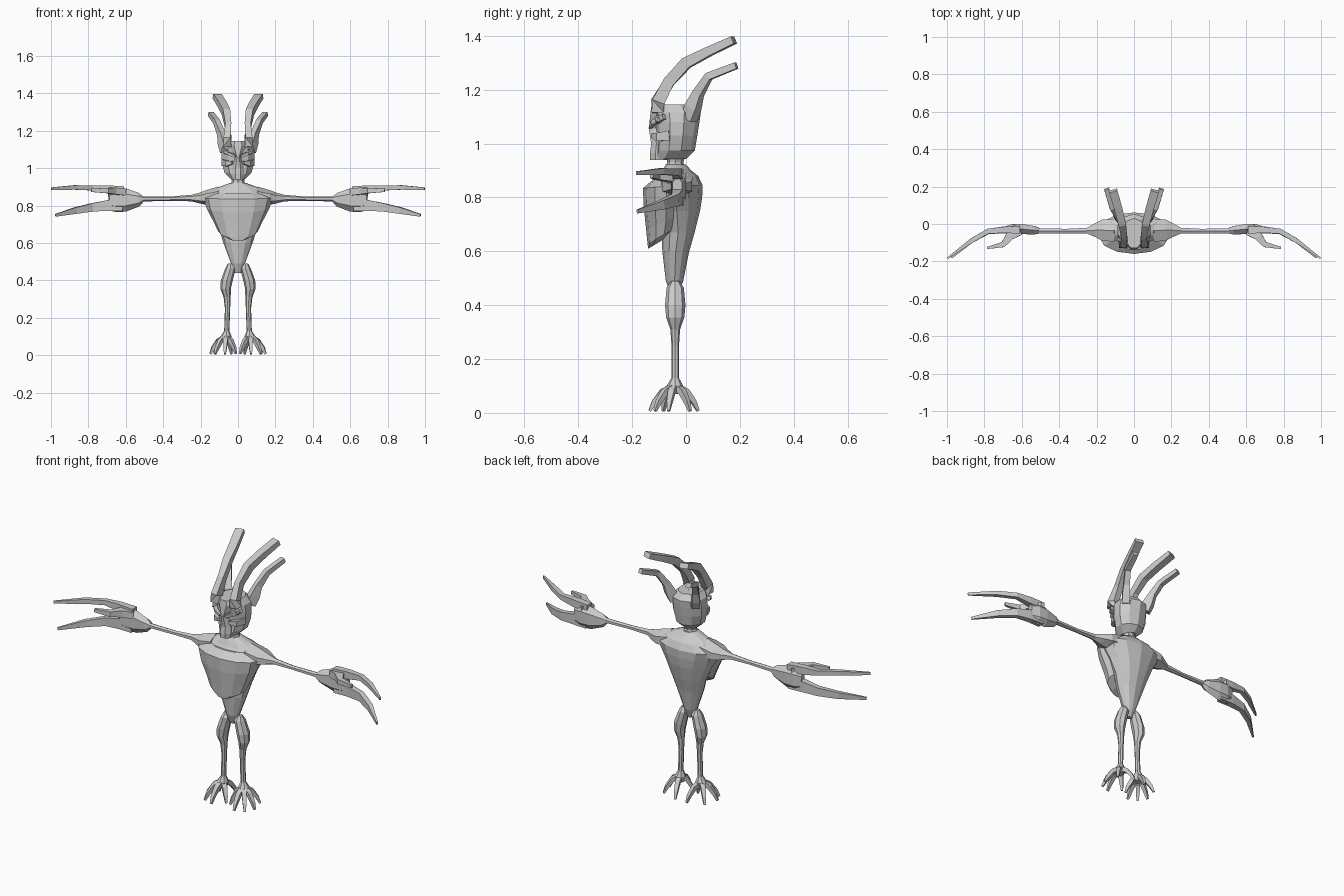
import bpy, bmesh, math
from mathutils import Vector

grey = bpy.data.materials.new("stone grey")
grey.diffuse_color = (0.6, 0.6, 0.6, 1)


def finish(name, bm, mirror=False):
    bmesh.ops.recalc_face_normals(bm, faces=bm.faces)
    me = bpy.data.meshes.new(name)
    bm.to_mesh(me)
    bm.free()
    me.materials.append(grey)
    ob = bpy.data.objects.new(name, me)
    bpy.context.collection.objects.link(ob)
    if mirror:
        ob.modifiers.new("mirror", 'MIRROR')
    return ob


def skin(name, rings, mirror=False):
    """Bridge rings of points and cap both ends."""
    bm = bmesh.new()
    vs = [[bm.verts.new(p) for p in r] for r in rings]
    n = len(vs[0])
    for a, b in zip(vs, vs[1:]):
        for i in range(n):
            j = (i + 1) % n
            bm.faces.new((a[i], a[j], b[j], b[i]))
    bm.faces.new(vs[0])
    bm.faces.new(vs[-1])
    return finish(name, bm, mirror)


def body(name, rows, sides, x=0, mirror=False, tilt=0, turn=0):
    """Loft rows of (z, half width, front y, back y[, x shift]); tilt fades out upward."""
    rings = []
    low, high = rows[0][0], rows[-1][0]
    for row in rows:
        z, hx, f, b = row[:4]
        cx = x + (row[4] if len(row) > 4 else 0)
        slope = tilt * (high - z) / (high - low)
        ring = []
        for i in range(sides):
            a = 2 * math.pi * (i + turn) / sides
            y = (f + b) / 2 + (b - f) / 2 * math.sin(a)
            ring.append((cx + hx * math.cos(a), y, z + slope * (y - f)))
        rings.append(ring)
    return skin(name, rings, mirror)


def limb(name, rows, sides=4, ref=(0, 0, 1), mirror=True):
    """Sweep rows of (point, half width, half height) along their path."""
    pts = [Vector(r[0]) for r in rows]
    rings = []
    for k, (_, w, h) in enumerate(rows):
        t = (pts[min(k + 1, len(pts) - 1)] - pts[max(k - 1, 0)]).normalized()
        side = t.cross(Vector(ref)).normalized()
        up = side.cross(t)
        ring = []
        for i in range(sides):
            a = 2 * math.pi * (i + 0.5) / sides
            s = 1 / math.cos(math.pi / sides)
            ring.append(pts[k] + side * w * s * math.cos(a) + up * h * s * math.sin(a))
        rings.append(ring)
    return skin(name, rings, mirror)


# Torso, overhanging chest plate and neck
body("torso", [(0.44, .02, -.055, -.03), (.49, .037, -.075, -.01), (.60, .078, -.088, .012),
               (.67, .10, -.09, .032), (.75, .135, -.12, .052), (.80, .165, -.14, .06),
               (.845, .19, -.13, .062), (.88, .14, -.10, .045), (.90, .10, -.088, .02),
               (.922, .04, -.075, 0)], 12)
body("chest_plate", [(.61, .048, -.14, -.09), (.628, .106, -.143, -.02), (.68, .13, -.148, .0),
                     (.765, .168, -.157, .01), (.835, .185, -.16, .02), (.868, .13, -.12, .01)],
     12, tilt=.6)
body("neck", [(.90, .045, -.08, 0), (.93, .033, -.07, -.01), (.96, .04, -.075, 0)], 8)

# Arms and hands
limb("arm", [((.10, -.035, .85), .06, .045), ((.17, -.033, .842), .056, .034),
             ((.205, -.033, .84), .038, .025), ((.25, -.036, .84), .016, .015),
             ((.36, -.038, .837), .012, .010), ((.54, -.036, .835), .014, .012)], 6)
limb("palm", [((.505, -.036, .836), .014, .012), ((.53, -.034, .832), .022, .032),
              ((.60, -.027, .830), .027, .054), ((.65, -.026, .830), .026, .056),
              ((.69, -.032, .828), .018, .048)], 6)
limb("upper_finger", [((.61, -.03, .885), .02, .018), ((.70, -.032, .888), .017, .020),
                      ((.78, -.038, .894), .013, .013), ((.87, -.09, .897), .012, .012),
                      ((.997, -.183, .89), .004, .007)])
limb("lower_finger", [((.62, -.03, .805), .02, .034), ((.70, -.032, .800), .018, .028),
                      ((.78, -.04, .79), .014, .022), ((.87, -.09, .773), .012, .017),
                      ((.975, -.18, .748), .004, .007)])
limb("thumb", [((.62, -.03, .872), .035, .018), ((.665, -.065, .878), .022, .018),
               ((.70, -.11, .88), .015, .014), ((.785, -.128, .882), .006, .009)])

# Head
body("head", [(.942, .04, -.125, 0), (.975, .076, -.115, .033), (1.03, .092, -.112, .042),
              (1.08, .094, -.118, .05), (1.115, .088, -.122, .055), (1.145, .062, -.122, .03)],
     10, turn=.5)
body("snout", [(.94, .034, -.137, -.06), (.965, .038, -.137, -.06), (1.0, .036, -.132, -.06),
               (1.03, .026, -.137, -.06), (1.06, .014, -.142, -.06)], 8, turn=.5)
body("forehead", [(1.055, .012, -.141, -.06), (1.085, .032, -.138, -.06), (1.12, .055, -.135, -.04),
                  (1.146, .045, -.132, -.02)], 8, turn=.5)
limb("brow", [((.015, -.132, 1.062), .006, .006), ((.05, -.122, 1.078), .009, .008),
              ((.082, -.082, 1.10), .009, .010)])
limb("cheek", [((.03, -.124, 1.03), .007, .008), ((.06, -.104, 1.025), .010, .015),
               ((.08, -.06, 1.03), .008, .018)])

# Eyes
bm = bmesh.new()
bmesh.ops.create_icosphere(bm, subdivisions=1, radius=.017)
bmesh.ops.translate(bm, verts=bm.verts, vec=(.068, -.102, 1.09))
finish("eye", bm, True)

# Two pairs of horns sweeping back
limb("front_horn", [((.058, -.105, 1.115), .022, .022), ((.056, -.105, 1.155), .019, .024),
                    ((.053, -.063, 1.23), .016, .021), ((.064, .002, 1.30), .020, .021),
                    ((.085, .085, 1.342), .022, .017), ((.112, .178, 1.385), .023, .014)])
limb("back_horn", [((.066, .012, 1.09), .020, .024), ((.078, .026, 1.135), .020, .026),
                   ((.09, .045, 1.185), .016, .018), ((.115, .085, 1.25), .015, .014),
                   ((.146, .187, 1.29), .014, .012)])

# Legs
body("leg", [(.49, .014, -.055, -.025, -.012), (.465, .028, -.072, -.008, -.012),
             (.40, .032, -.078, -.002, .008), (.355, .028, -.074, -.006, .014),
             (.31, .019, -.058, -.022, .006), (.25, .014, -.054, -.026, .004),
             (.13, .014, -.054, -.026, .008), (.10, .030, -.072, -.010, .012),
             (.07, .024, -.062, -.018, .012)], 8, x=.052, mirror=True)

# Six splayed, knuckled toes on each foot
for i, (x, y) in enumerate([(.148, -.065), (.122, -.115), (.07, -.135),
                            (.012, -.085), (.125, .015), (.035, .045)]):
    base = Vector((.064, -.042, .10))
    tip = Vector((x, y, .007))
    knee = base.lerp(tip, .5)
    knee.z = .078
    shin = base.lerp(tip, .82)
    shin.z = .04
    limb(f"toe_{i + 1}", [(base, .013, .014), (knee, .012, .011),
                          (shin, .009, .009), (tip, .005, .005)])
